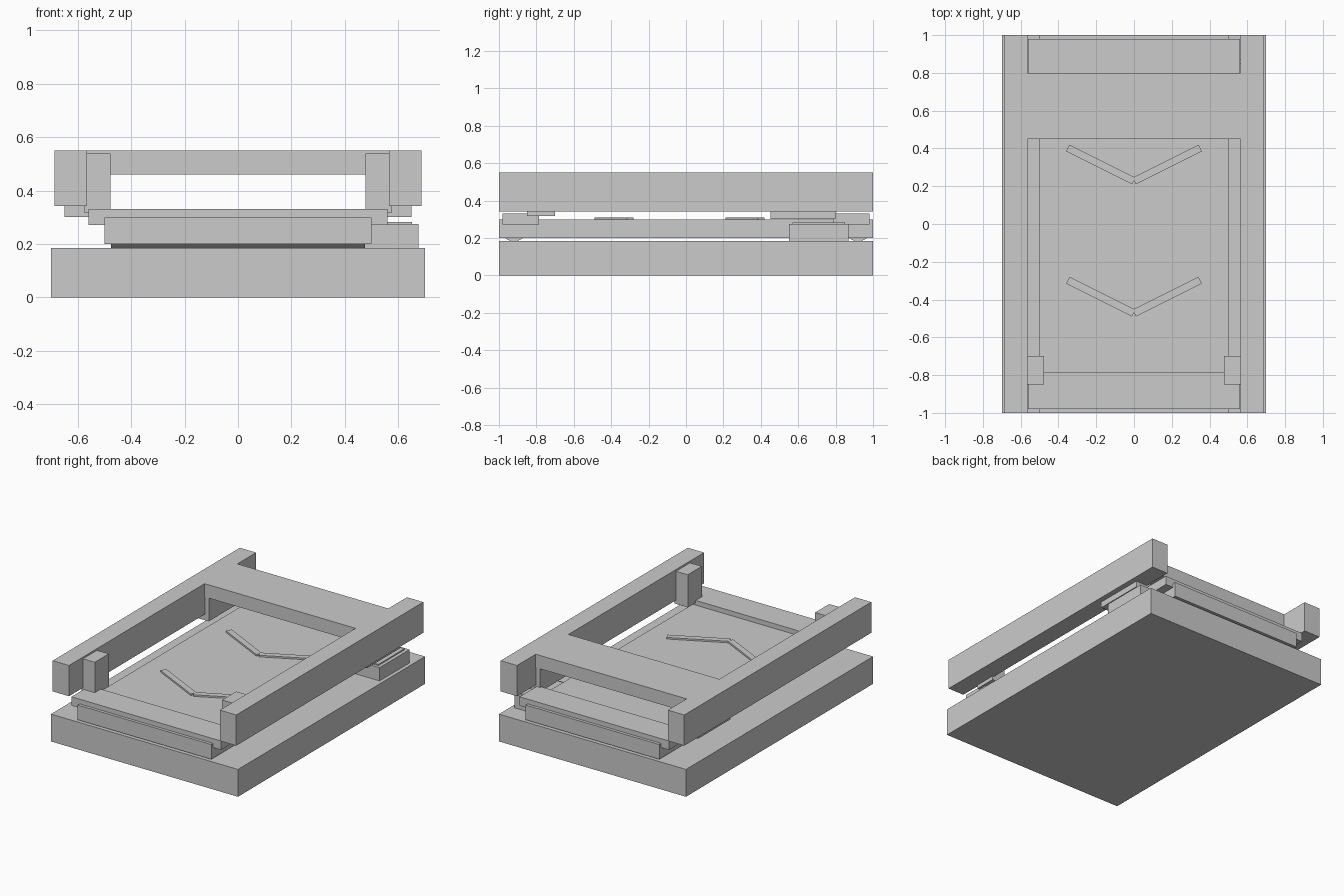
import bpy, math

if "Cube" in bpy.data.objects:
    bpy.data.objects.remove(bpy.data.objects["Cube"])


def box(name, x, y, z, rot=0.0):
    """Box from (min, max) ranges, optionally turned about z."""
    mid = [(a + b) / 2 for a, b in (x, y, z)]
    bpy.ops.mesh.primitive_cube_add(size=1, location=mid, rotation=(0, 0, rot))
    ob = bpy.context.object
    ob.name = name
    ob.scale = [b - a for a, b in (x, y, z)]
    return ob


def span(side, a, b):
    """Range a..b mirrored to the given side of zero."""
    return tuple(sorted((side * a, side * b)))


# Base slab and belt bed
box("base", (-0.7, 0.7), (-1, 1), (0, 0.185))
box("belt", (-0.5, 0.5), (-1, 1), (0.2, 0.3))

# Rollers and cover plates at both belt ends
for s, end in ((-1, "front"), (1, "back")):
    bpy.ops.mesh.primitive_cylinder_add(
        vertices=24, radius=0.07, depth=0.95,
        location=(0, s * 0.92, 0.252), rotation=(0, math.pi / 2, 0))
    bpy.context.object.name = end + "_roller"
    bpy.ops.object.shade_smooth_by_angle(angle=math.radians(30))
    box(end + "_end_plate", (-0.56, 0.56), span(s, 0.785, 0.98), (0.272, 0.332))

# Side rails, front posts and bridge legs
for s, side in ((-1, "left"), (1, "right")):
    box(side + "_rail", span(s, 0.565, 0.687), (-1, 1), (0.342, 0.55))
    box(side + "_post", span(s, 0.477, 0.575), (-0.85, -0.7), (0.317, 0.538))
    box(side + "_bridge_leg", span(s, 0.535, 0.65), (0.452, 0.798), (0.302, 0.5))

# Bridge across the rails
box("bridge", (-0.565, 0.565), (0.45, 0.8), (0.46, 0.55))

# Chevron direction marks on the belt
tilt = math.atan(0.5)
for i, y in enumerate((0.315, -0.385)):
    for s in (-1, 1):
        box(f"chevron_arm_{i}", (s * 0.176 - 0.195, s * 0.176 + 0.195),
            (y - 0.02, y + 0.02), (0.298, 0.311), s * tilt)

# Control box with thin panel on the right side
box("control_box", (0.475, 0.675), (0.55, 0.87), (0.184, 0.275))
box("control_panel", (0.5, 0.652), (0.57, 0.85), (0.274, 0.283))
